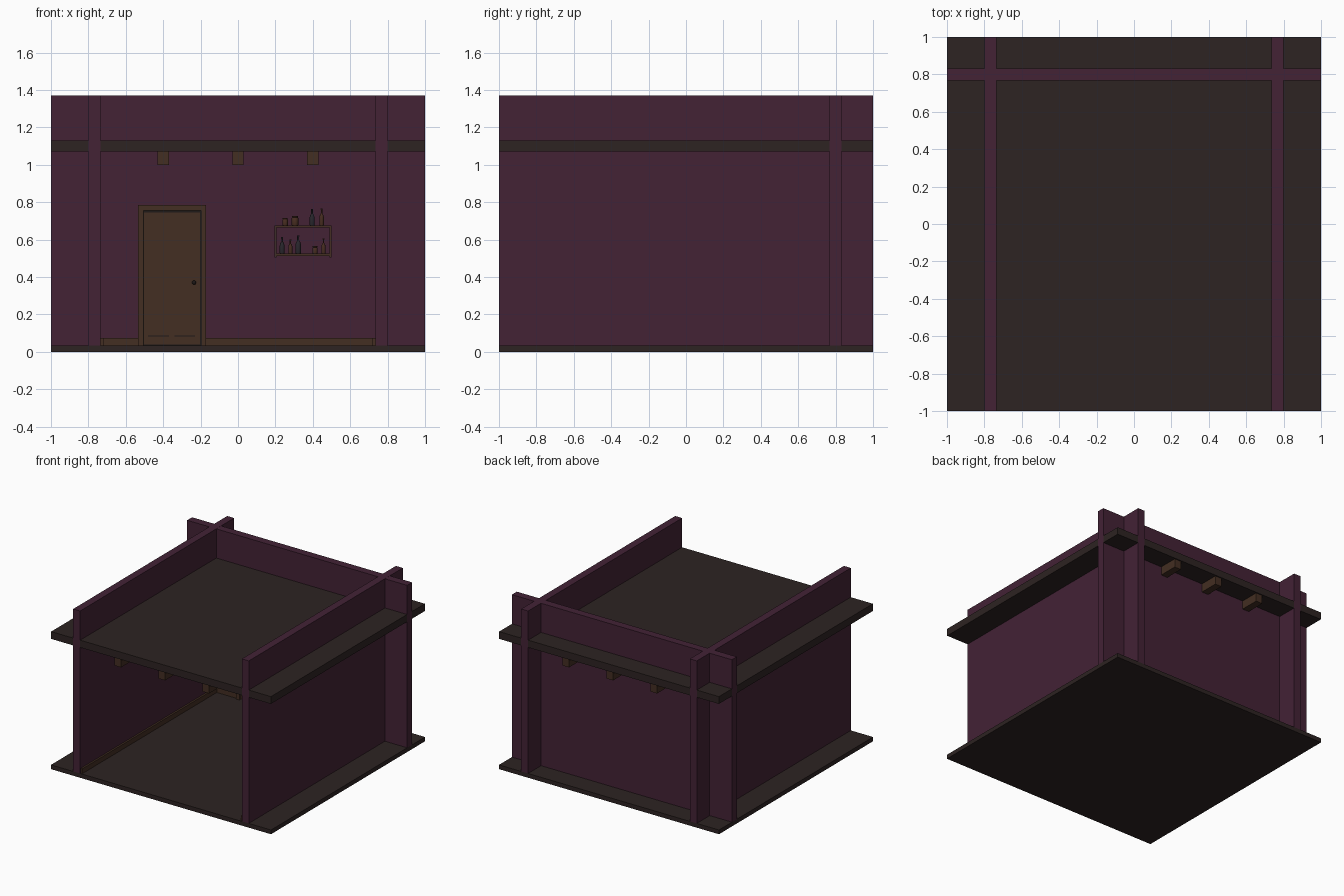
import bpy, bmesh, math
from mathutils import Matrix, Vector

cube = bpy.data.objects.get("Cube")
if cube:
    bpy.data.objects.remove(cube, do_unlink=True)


def material(name, rgb):
    col = [((c / 255 + 0.055) / 1.055) ** 2.4 for c in rgb] + [1]
    m = bpy.data.materials.new(name)
    m.use_nodes = True
    m.diffuse_color = col
    bsdf = next(n for n in m.node_tree.nodes if n.type == "BSDF_PRINCIPLED")
    bsdf.inputs["Base Color"].default_value = col
    bsdf.inputs["Roughness"].default_value = 0.8
    return m


PLUM = material("plum_wall", (67, 34, 53))
SLAB = material("dark_boards", (45, 35, 34))
WOOD = material("brown_wood", (67, 46, 34))
GLASS = material("dark_glass", (40, 38, 44))
AMBER = material("amber_clay", (70, 44, 32))
METAL = material("dark_metal", (30, 25, 24))


def finish(name, bm, mat):
    me = bpy.data.meshes.new(name)
    bmesh.ops.recalc_face_normals(bm, faces=bm.faces)
    bm.to_mesh(me)
    bm.free()
    me.materials.append(mat)
    ob = bpy.data.objects.new(name, me)
    bpy.context.collection.objects.link(ob)
    return ob


def box(name, x, y, z, mat):
    """Box from (min, max) ranges on each axis."""
    bm = bmesh.new()
    size = [r[1] - r[0] for r in (x, y, z)]
    mid = Vector([(r[0] + r[1]) / 2 for r in (x, y, z)])
    bmesh.ops.create_cube(bm, size=1, matrix=Matrix.Translation(mid) @ Matrix.Diagonal(size + [1]))
    return finish(name, bm, mat)


def smooth(ob):
    bpy.ops.object.select_all(action="DESELECT")
    ob.select_set(True)
    bpy.context.view_layer.objects.active = ob
    bpy.ops.object.shade_smooth_by_angle(angle=math.radians(40))


def vessel(name, x, z, radius, height, shape, mat):
    """Turned shape from (radius, height) fractions, standing on a shelf."""
    bm = bmesh.new()
    pts = [(0, 0)] + shape + [(0, 1)]
    vs = [bm.verts.new((r * radius, 0, h * height)) for r, h in pts]
    es = [bm.edges.new(p) for p in zip(vs, vs[1:])]
    bmesh.ops.spin(bm, geom=vs + es, axis=(0, 0, 1), cent=(0, 0, 0),
                   angle=math.tau, steps=14, use_duplicate=False)
    bmesh.ops.remove_doubles(bm, verts=bm.verts, dist=0.0002)
    ob = finish(name, bm, mat)
    ob.location = (x, SHELF_Y, z)
    smooth(ob)


# Floor and ceiling slabs
E = 0.999
box("floor", (-1, 1), (-1, 1), (0, 0.035), SLAB)
box("ceiling", (-E, E), (-E, E), (1.07, 1.13), SLAB)

# Crossing walls that rise above the ceiling
for side, s in (("left", 1), ("right", -1)):
    box(side + "_wall", sorted((s * 0.735, s * 0.798)), (-1, 1), (0.03, 1.37), PLUM)
    box(side + "_skirting", sorted((s * 0.72, s * 0.736)), (-0.99, 0.77), (0.035, 0.075), WOOD)
box("back_wall", (-1, 1), (0.768, 0.832), (0.03, 1.3695), PLUM)

# Back skirting on both sides of the door
for name, x in (("skirting_a", (-0.73, -0.53)), ("skirting_b", (-0.175, 0.73))):
    box("back_" + name, x, (0.753, 0.77), (0.035, 0.075), WOOD)

# Ceiling beams
for i, x in enumerate((-0.4, 0, 0.4)):
    box(f"beam_{i + 1}", (x - 0.03, x + 0.03), (-0.99, 0.99), (1.0, 1.075), WOOD)

# Door with frame, panels and knob
box("door_leaf", (-0.502, -0.203), (0.755, 0.77), (0.04, 0.745), WOOD)
for name, x in (("a", (-0.535, -0.506)), ("b", (-0.199, -0.17))):
    box("door_jamb_" + name, x, (0.74, 0.77), (0.035, 0.785), WOOD)
box("door_lintel", (-0.506, -0.199), (0.74, 0.77), (0.755, 0.785), WOOD)
box("door_gap", (-0.506, -0.199), (0.762, 0.77), (0.035, 0.755), METAL)
for x in (-0.425, -0.285):
    box("door_groove", (x - 0.055, x + 0.055), (0.753, 0.757), (0.082, 0.088), METAL)
bm = bmesh.new()
bmesh.ops.create_uvsphere(bm, u_segments=12, v_segments=8, radius=0.011,
                          matrix=Matrix.Translation((-0.235, 0.742, 0.37)))
smooth(finish("door_knob", bm, METAL))

# Wall shelf
SHELF_Y = 0.73
DEPTH = (0.69, 0.77)
box("shelf_top", (0.195, 0.5), DEPTH, (0.664, 0.675), WOOD)
box("shelf_bottom", (0.195, 0.5), DEPTH, (0.512, 0.525), WOOD)
for name, x in (("a", 0.2), ("b", 0.495)):
    box("shelf_side_" + name, (x - 0.005, x + 0.005), DEPTH, (0.505, 0.665), WOOD)

# Bottles and jars
BOTTLE = [(0.9, 0), (1, 0.05), (1, 0.5), (0.75, 0.62), (0.35, 0.72), (0.35, 0.93), (0.45, 0.95), (0.45, 1)]
JAR = [(0.9, 0), (1, 0.1), (1, 0.75), (0.8, 0.85), (0.9, 0.88), (0.9, 1)]
UP, LOW = 0.675, 0.525
items = [
    ("jar", 0.252, UP, 0.015, 0.04, JAR, AMBER),
    ("jar", 0.305, UP, 0.018, 0.052, JAR, AMBER),
    ("bottle", 0.396, UP, 0.013, 0.09, BOTTLE, GLASS),
    ("bottle", 0.447, UP, 0.012, 0.092, BOTTLE, AMBER),
    ("bottle", 0.236, LOW, 0.013, 0.088, BOTTLE, GLASS),
    ("bottle", 0.28, LOW, 0.011, 0.075, BOTTLE, AMBER),
    ("bottle", 0.322, LOW, 0.015, 0.098, BOTTLE, GLASS),
    ("jar", 0.412, LOW, 0.014, 0.04, JAR, AMBER),
    ("bottle", 0.457, LOW, 0.011, 0.08, BOTTLE, AMBER),
]
for i, (kind, *rest) in enumerate(items):
    vessel(f"{kind}_{i + 1}", *rest)
